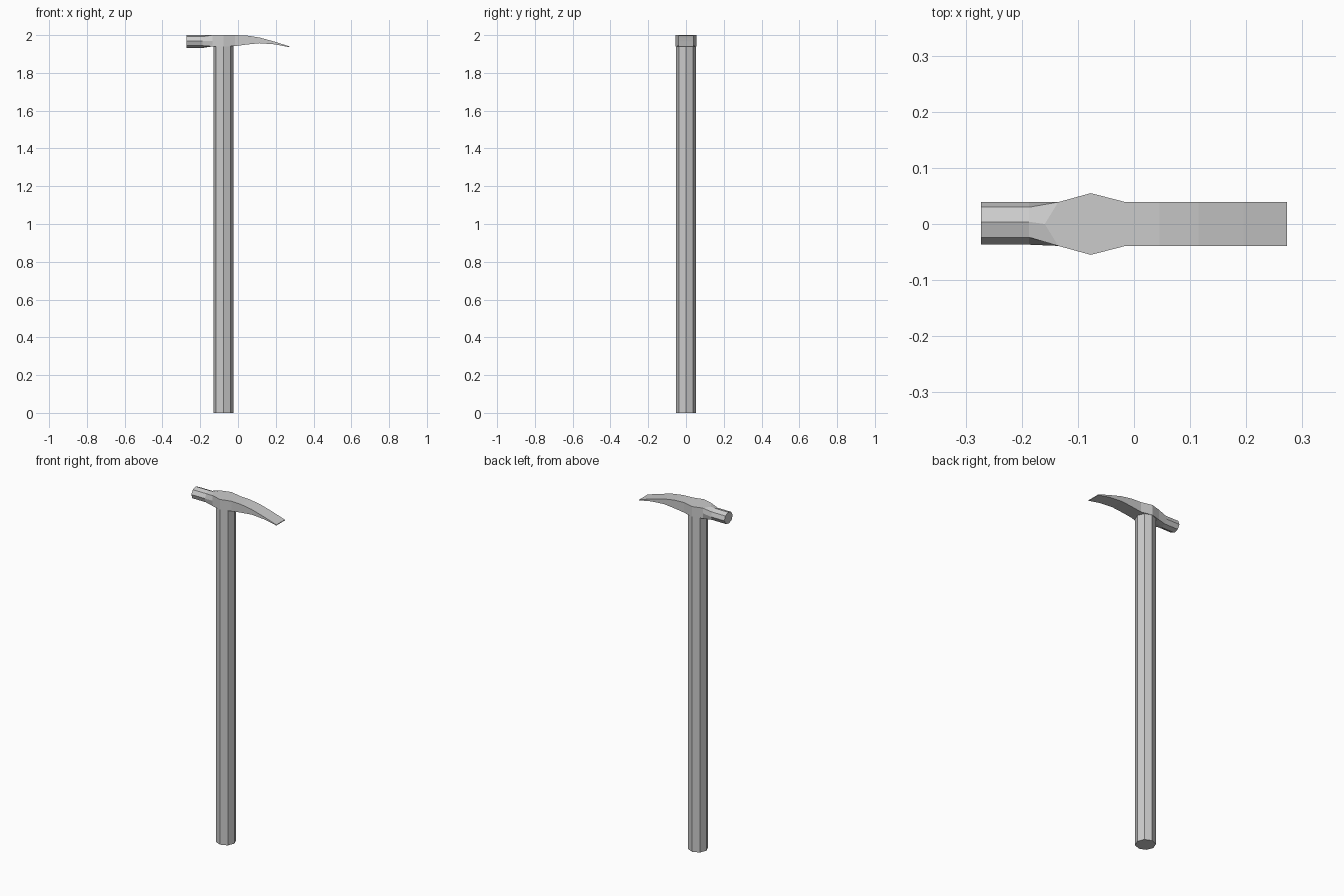
import bpy, bmesh
from math import cos, sin, radians

if "Cube" in bpy.data.objects:
    bpy.data.objects.remove(bpy.data.objects["Cube"])

HANDLE_X = -0.077


def loft(name, rings):
    """Skin a list of equal-sized closed rings and cap both ends."""
    bm = bmesh.new()
    loops = [[bm.verts.new(p) for p in ring] for ring in rings]
    for a, b in zip(loops, loops[1:]):
        for i in range(len(a)):
            j = (i + 1) % len(a)
            bm.faces.new((a[i], a[j], b[j], b[i]))
    bm.faces.new(loops[0])
    bm.faces.new(loops[-1])
    bmesh.ops.recalc_face_normals(bm, faces=bm.faces)
    mesh = bpy.data.meshes.new(name)
    bm.to_mesh(mesh)
    bm.free()
    obj = bpy.data.objects.new(name, mesh)
    bpy.context.collection.objects.link(obj)
    return obj


def poll_ring(x):
    """Slightly rolled octagon of the striking end."""
    angles = [radians(45 * k - 4.5) for k in range(8)]
    return [(x, 0.001 + 0.038 * cos(a), 1.966 + 0.034 * sin(a)) for a in angles]


def box_ring(x, half_width, low, high, centre_shift=0.0):
    """Rectangular section with midpoints, matching the octagon's eight points."""
    pattern = [(1, 0), (1, 1), (0, 1), (-1, 1), (-1, 0), (-1, -1), (0, -1), (1, -1)]
    mid, half = (low + high) / 2, (high - low) / 2
    return [(x + (centre_shift if sy == 0 else 0), sy * half_width, mid + sz * half)
            for sy, sz in pattern]


# Handle: straight octagonal shaft, tucked into the head
handle = loft("handle", [
    [(HANDLE_X + 0.054 * cos(radians(45 * k)), 0.054 * sin(radians(45 * k)), z)
     for k in range(8)] for z in (0.0, 1.955)])

# Head: octagonal poll, diamond-shaped eye, then a curved flat blade
sections = [
    (-0.015, 0.039, 1.942, 2.0),
    (0.045, 0.039, 1.950, 1.998),
    (0.115, 0.039, 1.957, 1.987),
    (0.195, 0.039, 1.951, 1.965),
    (0.273, 0.039, 1.936, 1.940),
]
head = loft("hammer_head", [
    poll_ring(-0.273),
    poll_ring(-0.187),
    box_ring(-0.135, 0.039, 1.940, 2.0, centre_shift=-0.024),
    box_ring(HANDLE_X, 0.055, 1.940, 2.0),
] + [box_ring(*s) for s in sections])
